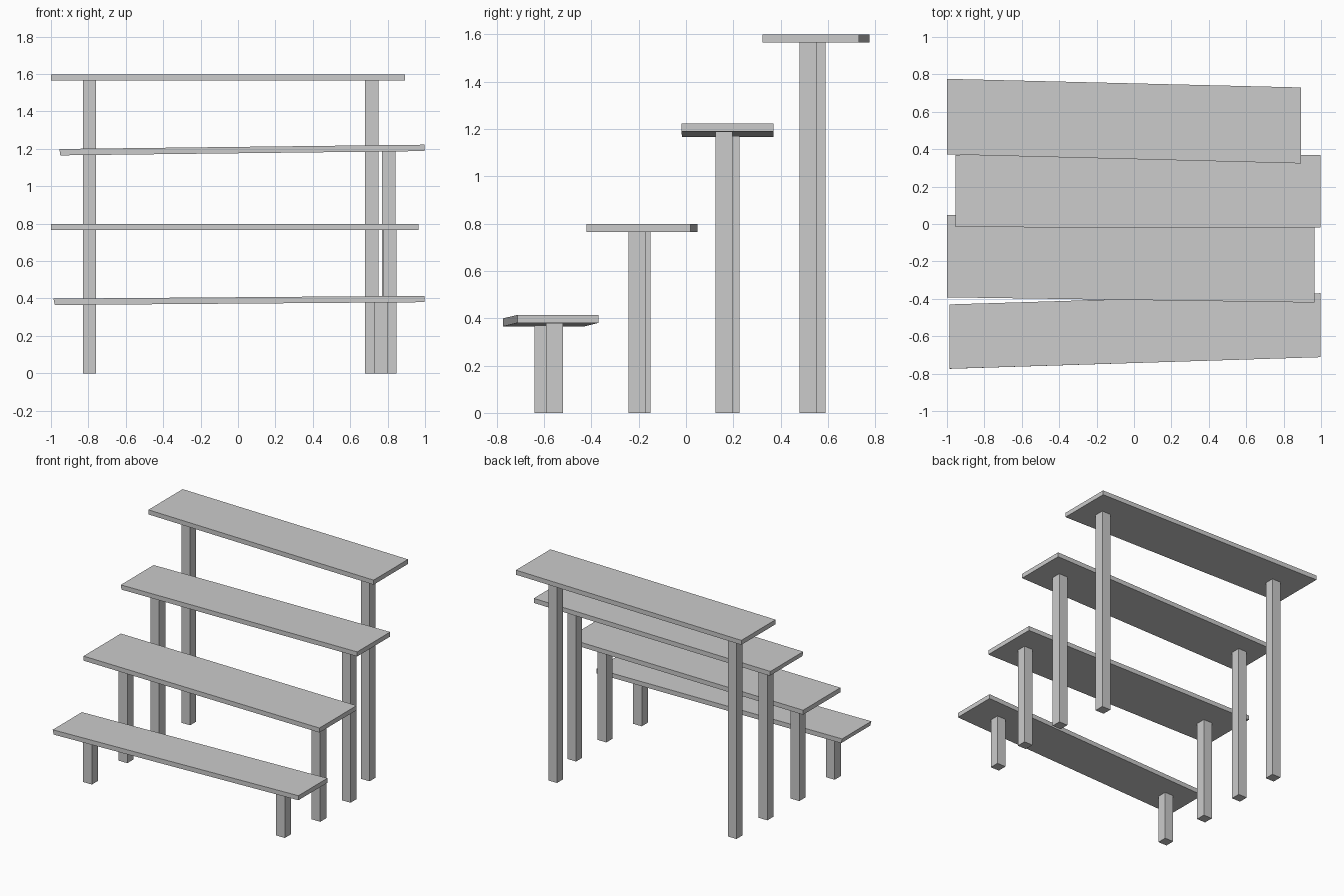
import bpy, bmesh

if "Cube" in bpy.data.objects:
    bpy.data.objects.remove(bpy.data.objects["Cube"])


def prism(name, bottom, top):
    # closed six-sided block from matching bottom and top quads
    bm = bmesh.new()
    lo = [bm.verts.new(p) for p in bottom]
    hi = [bm.verts.new(p) for p in top]
    bm.faces.new(lo[::-1])
    bm.faces.new(hi)
    for i in range(4):
        j = (i + 1) % 4
        bm.faces.new((lo[i], lo[j], hi[j], hi[i]))
    mesh = bpy.data.meshes.new(name)
    bm.to_mesh(mesh)
    bm.free()
    obj = bpy.data.objects.new(name, mesh)
    bpy.context.collection.objects.link(obj)
    return obj


T = 0.034        # board thickness
H = 0.036        # half leg width


def shelf(n, left, right, inset, legs):
    # left / right end: x, front y, back y, underside z
    (xl, fl, bl, zl), (xr, fr, br, zr) = left, right
    bottom = [(xl + inset, fl, zl), (xr, fr, zr), (xr, br, zr), (xl + inset, bl, zl)]
    top = [(xl, fl, zl + T), (xr, fr, zr + T), (xr, br, zr + T), (xl, bl, zl + T)]
    prism(f"shelf_board_{n}", bottom, top)
    # upright square legs, reaching just inside the board
    for side, (x, y) in zip(("left", "right"), legs):
        z = zl + (zr - zl) * (x - xl) / (xr - xl) + 0.005
        foot = [(x - H, y - H), (x + H, y - H), (x + H, y + H), (x - H, y + H)]
        prism(f"{side}_leg_{n}", [(*p, 0) for p in foot], [(*p, z) for p in foot])


# four stepped shelves, low front to high back
shelf(1, (-0.987, -0.774, -0.43, 0.365), (0.997, -0.712, -0.37, 0.38), 0.008,
      [(-0.794, -0.603), (0.764, -0.555)])
shelf(2, (-1.0, -0.392, 0.048, 0.765), (0.966, -0.42, 0.018, 0.765), 0,
      [(-0.794, -0.186), (0.812, -0.206)])
shelf(3, (-0.955, -0.017, 0.37, 1.165), (0.997, -0.019, 0.37, 1.188), 0.005,
      [(-0.794, 0.19), (0.805, 0.161)])
shelf(4, (-1.0, 0.372, 0.776, 1.564), (0.892, 0.324, 0.73, 1.564), 0,
      [(-0.794, 0.554), (0.714, 0.516)])
